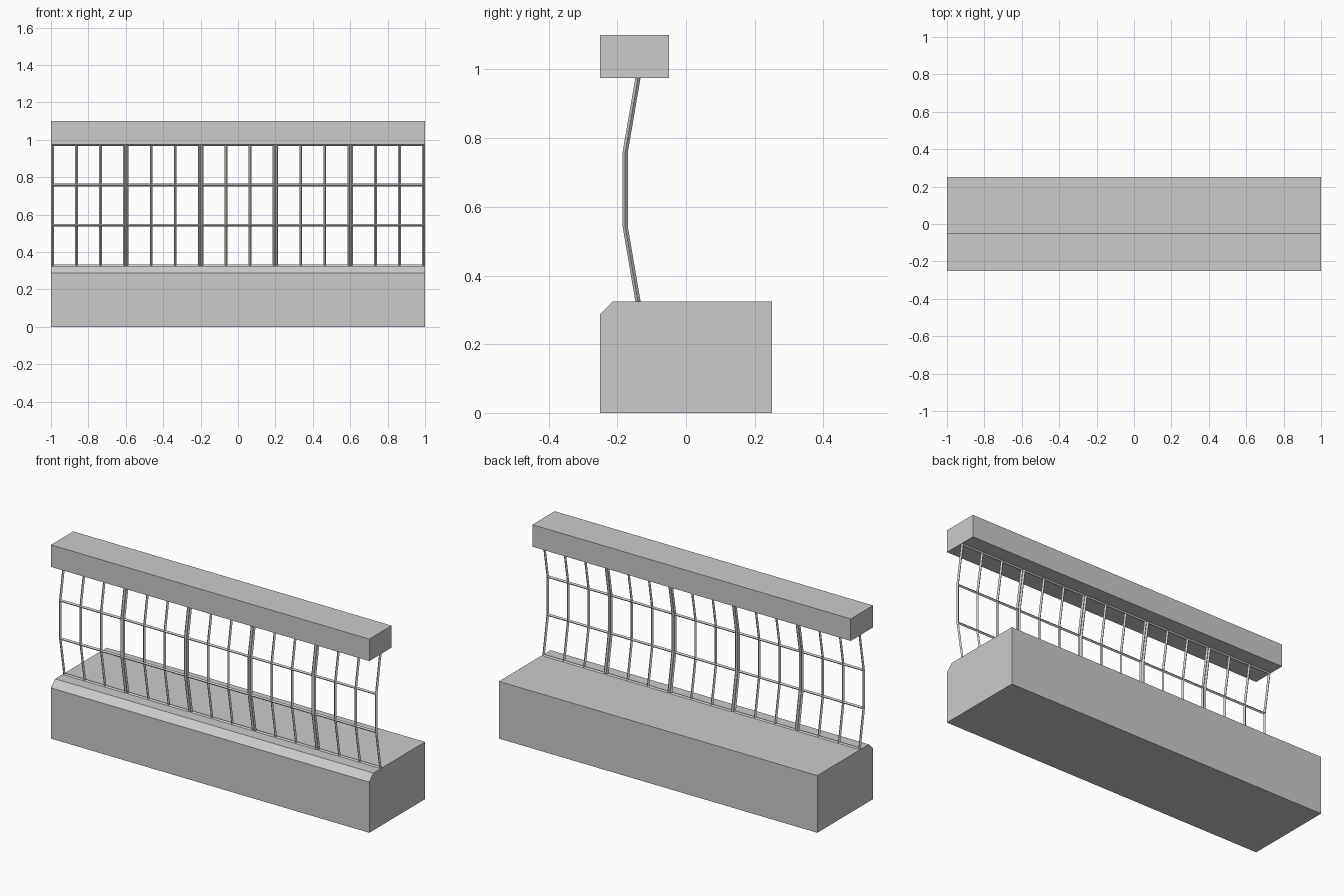
import bpy, bmesh

if "Cube" in bpy.data.objects:
    bpy.data.objects.remove(bpy.data.objects["Cube"])


def extruded(name, profile):
    """Extrude a closed (y, z) profile along the full width in x."""
    bm = bmesh.new()
    face = bm.faces.new([bm.verts.new((-1, y, z)) for y, z in profile])
    ext = bmesh.ops.extrude_face_region(bm, geom=[face])
    verts = [g for g in ext["geom"] if isinstance(g, bmesh.types.BMVert)]
    bmesh.ops.translate(bm, verts=verts, vec=(2, 0, 0))
    bmesh.ops.recalc_face_normals(bm, faces=bm.faces)
    me = bpy.data.meshes.new(name)
    bm.to_mesh(me)
    bm.free()
    ob = bpy.data.objects.new(name, me)
    bpy.context.collection.objects.link(ob)


def bars(name, paths, radius):
    """Low-sided rods following each path of points."""
    cu = bpy.data.curves.new(name, "CURVE")
    cu.dimensions = "3D"
    cu.bevel_depth = radius
    cu.bevel_resolution = 0
    cu.use_fill_caps = True
    for path in paths:
        sp = cu.splines.new("POLY")
        sp.points.add(len(path) - 1)
        for p, co in zip(sp.points, path):
            p.co = (*co, 1)
        sp.use_smooth = False
    ob = bpy.data.objects.new(name, cu)
    bpy.context.collection.objects.link(ob)


# Chamfered base wall and top beam
extruded("base_wall", [(-0.25, 0), (0.25, 0), (0.25, 0.325), (-0.213, 0.325), (-0.25, 0.288)])
extruded("top_beam", [(-0.25, 0.975), (-0.05, 0.975), (-0.05, 1.1), (-0.25, 1.1)])

# Five bowed grille panels, each with four uprights and four rails
bow = [(-0.14, 0.325), (-0.177, 0.543), (-0.177, 0.759), (-0.14, 0.975)]
half = 0.1925
for i in range(5):
    cx = -0.8 + 0.4 * i
    xs = [cx - half + 2 * half * k / 3 for k in range(4)]
    bars(f"panel_uprights_{i + 1}", [[(x, y, z) for y, z in bow] for x in xs], 0.0075)
    bars(f"panel_rails_{i + 1}", [[(xs[0], y, z), (xs[-1], y, z)] for y, z in bow], 0.0075)
